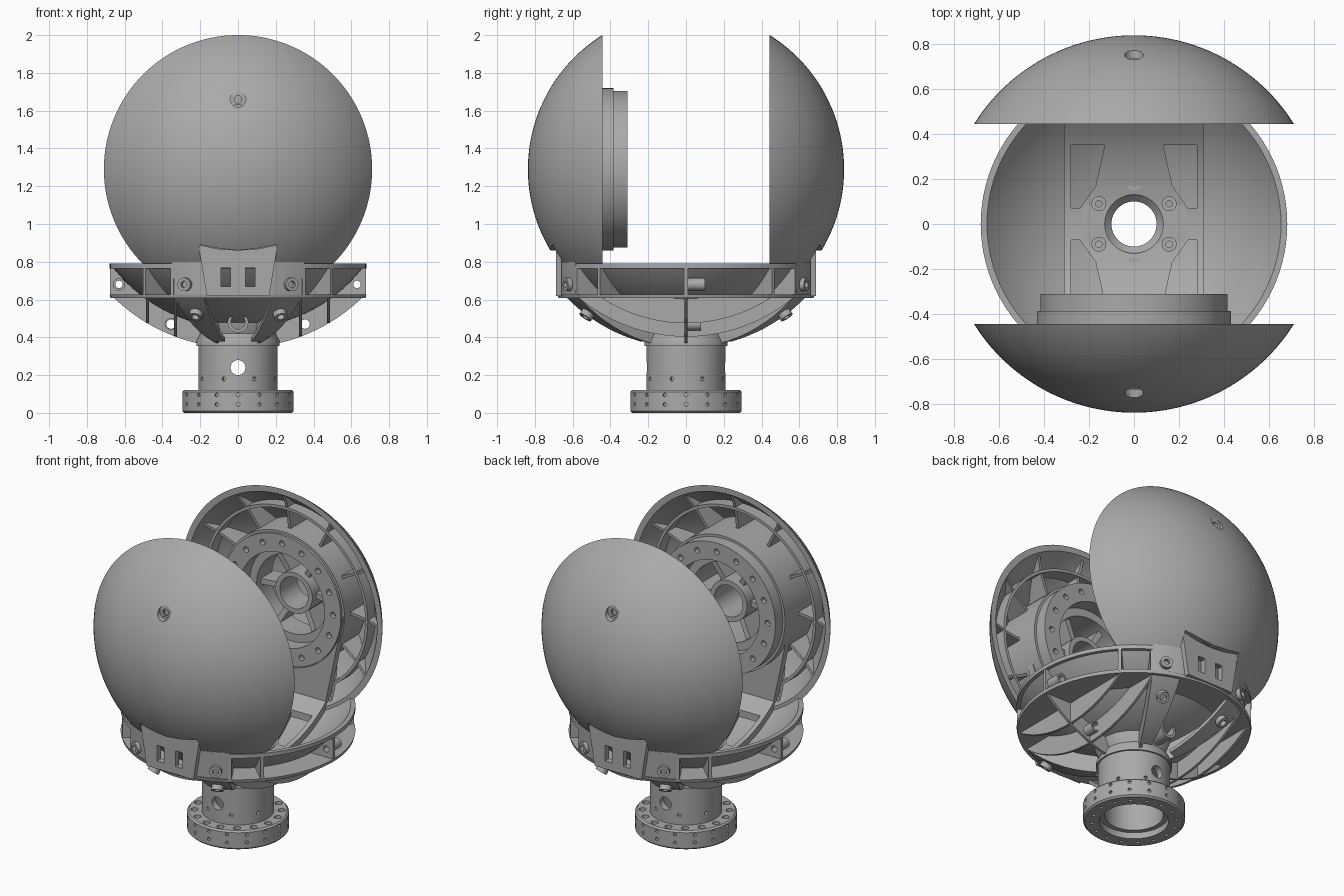
import bpy, bmesh
from math import radians, sin, cos, pi, sqrt, acos, asin
from mathutils import Matrix, Vector

if "Cube" in bpy.data.objects:
    bpy.data.objects.remove(bpy.data.objects["Cube"])

grey = bpy.data.materials.new("machined grey")
grey.use_nodes = True
colour = (0.4, 0.4, 0.4, 1)
grey.diffuse_color = colour
grey.node_tree.nodes["Principled BSDF"].inputs["Base Color"].default_value = colour

parts = []
CZ = 1.29                 # height of the common sphere centre
T, RX = Matrix.Translation, Matrix.Rotation(pi / 2, 4, 'X')


def rz(a):
    return Matrix.Rotation(a, 4, 'Z')


def along(pos, direction):
    """Frame at pos whose local z points along direction."""
    return T(pos) @ Vector(direction).to_track_quat('Z', 'Y').to_matrix().to_4x4()


def finish(name, bm, m=Matrix()):
    bmesh.ops.recalc_face_normals(bm, faces=bm.faces)
    bmesh.ops.transform(bm, matrix=m, verts=bm.verts)
    me = bpy.data.meshes.new(name)
    bm.to_mesh(me)
    bm.free()
    me.materials.append(grey)
    ob = bpy.data.objects.new(name, me)
    bpy.context.scene.collection.objects.link(ob)
    parts.append(ob)
    return ob


def revolve(name, profile, m=Matrix(), closed=True, start=0, sweep=2 * pi, steps=96):
    bm = bmesh.new()
    vs = [bm.verts.new((r * cos(start), r * sin(start), z)) for r, z in profile]
    for i in range(len(vs) - (not closed)):
        bm.edges.new((vs[i], vs[(i + 1) % len(vs)]))
    bmesh.ops.spin(bm, geom=bm.verts[:] + bm.edges[:], cent=(0, 0, 0), axis=(0, 0, 1),
                   angle=sweep, steps=steps)
    bmesh.ops.remove_doubles(bm, verts=bm.verts, dist=1e-5)
    rim = [e for e in bm.edges if e.is_boundary]
    if rim:
        bmesh.ops.holes_fill(bm, edges=rim, sides=0)
    return finish(name, bm, m)


def prism(name, pts, thick, m=Matrix()):
    bm = bmesh.new()
    f = bm.faces.new([bm.verts.new((x, y, -thick / 2)) for x, y in pts])
    ext = bmesh.ops.extrude_face_region(bm, geom=[f])["geom"]
    bmesh.ops.translate(bm, vec=(0, 0, thick), verts=[v for v in ext if isinstance(v, bmesh.types.BMVert)])
    return finish(name, bm, m)


def cut(ob, cylinders=(), boxes=(), solids=()):
    """Subtract cylinders (matrix, radius, depth), boxes (centre, size) and solids."""
    bm = bmesh.new()
    for m, r, d in cylinders:
        bmesh.ops.create_cone(bm, cap_ends=True, segments=48 if r > .08 else 16,
                              radius1=r, radius2=r, depth=d, matrix=m)
    for c, s in boxes:
        bmesh.ops.create_cube(bm, size=1, matrix=T(c) @ Matrix.Diagonal((*s, 1)))
    for s in solids:
        bm.from_mesh(s.data)
        parts.remove(s)
        bpy.data.objects.remove(s)
    cutter = finish("cutter", bm)
    cutter.hide_render = True
    mod = ob.modifiers.new("cut", 'BOOLEAN')
    mod.operation, mod.solver, mod.object, mod.use_self = 'DIFFERENCE', 'EXACT', cutter, True
    new = bpy.data.meshes.new_from_object(ob.evaluated_get(bpy.context.evaluated_depsgraph_get()))
    ob.modifiers.clear()
    ob.data = new
    parts.remove(cutter)
    bpy.data.objects.remove(cutter)


def arc(r, t0, t1, n=28):
    """Points on a circle about the sphere centre; angles from straight down."""
    ts = [t0 + (t1 - t0) * i / n for i in range(n + 1)]
    return [(r * sin(t), CZ - r * cos(t)) for t in ts]


def tube(name, pos, direction, outer, inner, length):
    h = length / 2
    revolve(name, [(inner, -h), (outer, -h), (outer, h), (inner, h)], along(pos, direction), steps=24)


# Column with drilled foot flange
column = revolve("column", [(.2, 0), (.285, 0), (.295, .01), (.295, .11), (.285, .12), (.21, .12),
                            (.21, .36), (.1, .36), (.1, .33), (.17, .33), (.17, .04), (.2, .04)])
drill = [(T((0, 0, .24)) @ RX, .04, .6)]
for i in range(16):
    a, b = i * pi / 8, (i + .5) * pi / 8
    d = Vector((cos(a), sin(a), 0))
    drill += [(along(d * .295 + Vector((0, 0, z)), d), .01, .03) for z in (.045, .095)]
    drill.append((T((.252 * cos(b), .252 * sin(b), .11)), .022, .08))
    drill.append((T((.245 * cos(a), .245 * sin(a), 0)), .01, .04))
for i in range(8):
    d = Vector((cos(i * pi / 4 + .42), sin(i * pi / 4 + .42), 0))
    drill.append((along(d * .21 + Vector((0, 0, .18)), d), .011, .04))
cut(column, drill)
revolve("neck", [(.1, .355), (.22, .355), (.22, .38), (.16, .49), (.1, .49)])

# Bowl shell and its rings
RI, RO, SHELL = .822, .946, .842
inner = arc(RI, asin(.1 / RI), acos(.5 / RI))
outer = arc(SHELL, asin(.1 / SHELL), acos(.5 / SHELL))
revolve("bowl_shell", inner + outer[::-1])
revolve("bowl_rim", [(.655, .765), (.68, .765), (.68, .79), (.655, .79)])
revolve("bowl_lower_ring", [(.495, .608), (.675, .608), (.68, .628), (.495, .628)])


# Ribs under the bowl
def rib(name, offset, m, t_in=None):
    ri, ro = sqrt(.832 ** 2 - offset ** 2), sqrt(RO ** 2 - offset ** 2)
    ends = [(r, -acos(.67 / r) if t_in is None else asin(t_in / r), acos(.67 / r)) for r in (ri, ro)]
    return prism(name, arc(*ends[0]) + arc(*ends[1])[::-1], .016, m)


for x in (-.48, -.33, .33, .48):
    rib("long_rib", x, T((x, 0, 0)) @ rz(pi / 2) @ RX)
for side in (0, pi):
    s = cos(side)
    lower = rib("side_rib", 0, rz(side) @ RX, .2)
    cut(lower, [(T((s * .355, 0, .47)) @ RX, .025, .2)])
    for a in (-60, 60):
        rib("corner_rib", 0, rz(side + radians(a)) @ RX, .2)
    for a in (-59, -43, 0, 43, 59):
        web = prism("rim_rib", [(.5, .62), (.678, .62), (.678, .78), (.655, .78)],
                    .02, rz(side + radians(a)) @ RX)
        if a == 0:
            cut(web, [(T((s * .63, 0, .68)) @ RX, .02, .2)])
    tube("side_boss", (s * .63, s * .05, .68), (0, 1, 0), .033, .02, .1)
    tube("lower_boss", (s * .355, s * .04, .47), (0, 1, 0), .033, .025, .08)

# Cradle across the bowl floor, with four pockets and a bolted hub
ring_a = arc(.72, -asin(.45 / .72), asin(.45 / .72))
ring_b = arc(.76, -asin(.45 / .76), asin(.45 / .76))
cradle = prism("cradle", ring_a + ring_b[::-1], .62, rz(pi / 2) @ RX)
pockets = []
for sx in (-1, 1):
    for sy in (-1, 1):
        shape = [(.13, .35), (.28, .35), (.28, .07), (.24, .07), (.17, .17)]
        pockets.append(prism("pocket", [(x * sx, y * sy) for x, y in shape], .6, T((0, 0, .7))))
cut(cradle, [(T((0, 0, .6)), .13, .8)], solids=pockets)
revolve("hub", [(.1, .4), (.19, .4), (.235, .5), (.235, .575), (.13, .575), (.1, .545)])
for i in range(6):
    a = i * pi / 3 + pi / 2
    tube("hub_bolt", (.18 * cos(a), .18 * sin(a), .575), (0, 0, 1), .033, .014, .03)

# Mounting block on the front and the back of the bowl
for turn in (0, pi):
    M = rz(turn)
    slots = [((x, 0, .72), (.05, 3, .1)) for x in (-.065, .065)]
    band = revolve("block_band", [(.655, .61), (.672, .61), (.682, .8), (.655, .8)], M,
                   start=radians(-121), sweep=radians(62), steps=24)
    plate = prism("block_plate", [(-.165, .62), (.165, .62), (.21, .89), (.1, .867), (0, .86),
                                  (-.1, .867), (-.21, .89)], .03, M @ T((0, -.673, 0)) @ RX)
    for ob in (band, plate):
        cut(ob, boxes=slots)
    tube("block_port", M @ Vector((0, -.25, .48)), (0, 1, 0), .055, .038, .12)
    for s in (-1, 1):
        panel = arc(.925, .27, .78, 10) + arc(RO, .27, .78, 10)[::-1]
        revolve("block_lower_panel", panel, M, start=radians(-90 + s * 23 - 7),
                sweep=radians(14), steps=6)
        d = M @ Vector((s * .41, -.912, 0))
        tube("block_bolt", d * .675 + Vector((0, 0, .68)), d, .036, .018, .05)
        p = M @ Vector((s * .22, -.518, .53))
        tube("block_lower_bolt", p, p - Vector((0, 0, CZ)), .036, .02, .06)

# Two spherical caps with ribs, arm plate and bearing
for turn, word, base, nose in ((0, "front", .385, .31), (pi, "back", .46, .445)):
    M = T((0, 0, CZ)) @ rz(turn) @ RX
    a_out, a_in = acos(.443 / .837), acos(.443 / .805)
    dome = [(.837 * sin(a_out * i / 40), .837 * cos(a_out * i / 40)) for i in range(41)]
    dome += [(.805 * sin(a_in * i / 40), .805 * cos(a_in * i / 40)) for i in range(40, -1, -1)]
    dome[0], dome[-1] = (0, .837), (0, .805)
    cap = revolve(word + "_cap", dome, M, closed=False, steps=128)
    cut(cap, [(M @ T((0, .37, .78)), .042, .1), (M @ T((0, .37, .7)), .02, .3)])
    notch = prism("notch", [(-.165, -.75), (.165, -.75), (.205, -.4), (.1, -.42), (0, -.43),
                            (-.1, -.42), (-.205, -.4)], .3, M @ T((0, 0, .81)))
    cut(cap, solids=[notch])
    for i in range(12):
        if i != 9:
            prism("cap_rib", [(.43, .52), (.56, .5), (.69, .452), (.675, .46), (.57, .575), (.43, .685)],
                  .018, M @ rz(i * pi / 6) @ RX)
    revolve("cap_ring_rib", [(.56, .485), (.578, .485), (.578, .575), (.56, .585)], M)
    arm = prism("arm_plate", [(-.43, 0), (-.3, -.6), (.3, -.6), (.43, 0)], .045, M @ T((0, 0, .468)))
    cut(arm, [(M @ T((0, 0, .46)), .42, .3)])
    bearing = revolve(word + "_bearing", [(.43, .7), (.43, base), (.415, base), (.415, nose), (.3, nose),
                                          (.3, nose + .1), (.25, nose + .1), (.25, .7)], M)
    cut(bearing, [(M @ rz(i * pi / 8) @ T((.36, 0, nose)), .018, .06) for i in range(16)])
    # Spoked centre of the bearing
    revolve("bearing_hub", [(.1, nose + .12), (.13, nose + .12), (.13, .74), (.1, .74)], M, steps=48)
    for i in range(6):
        prism("bearing_spoke", [(.125, nose + .16), (.26, nose + .14), (.26, .72), (.125, .74)],
              .035, M @ rz(i * pi / 3) @ RX)

# Smooth the curved faces and keep edges crisp
for ob in bpy.context.view_layer.objects:
    ob.select_set(ob in parts)
bpy.context.view_layer.objects.active = parts[0]
bpy.ops.object.shade_smooth_by_angle(angle=radians(30))
